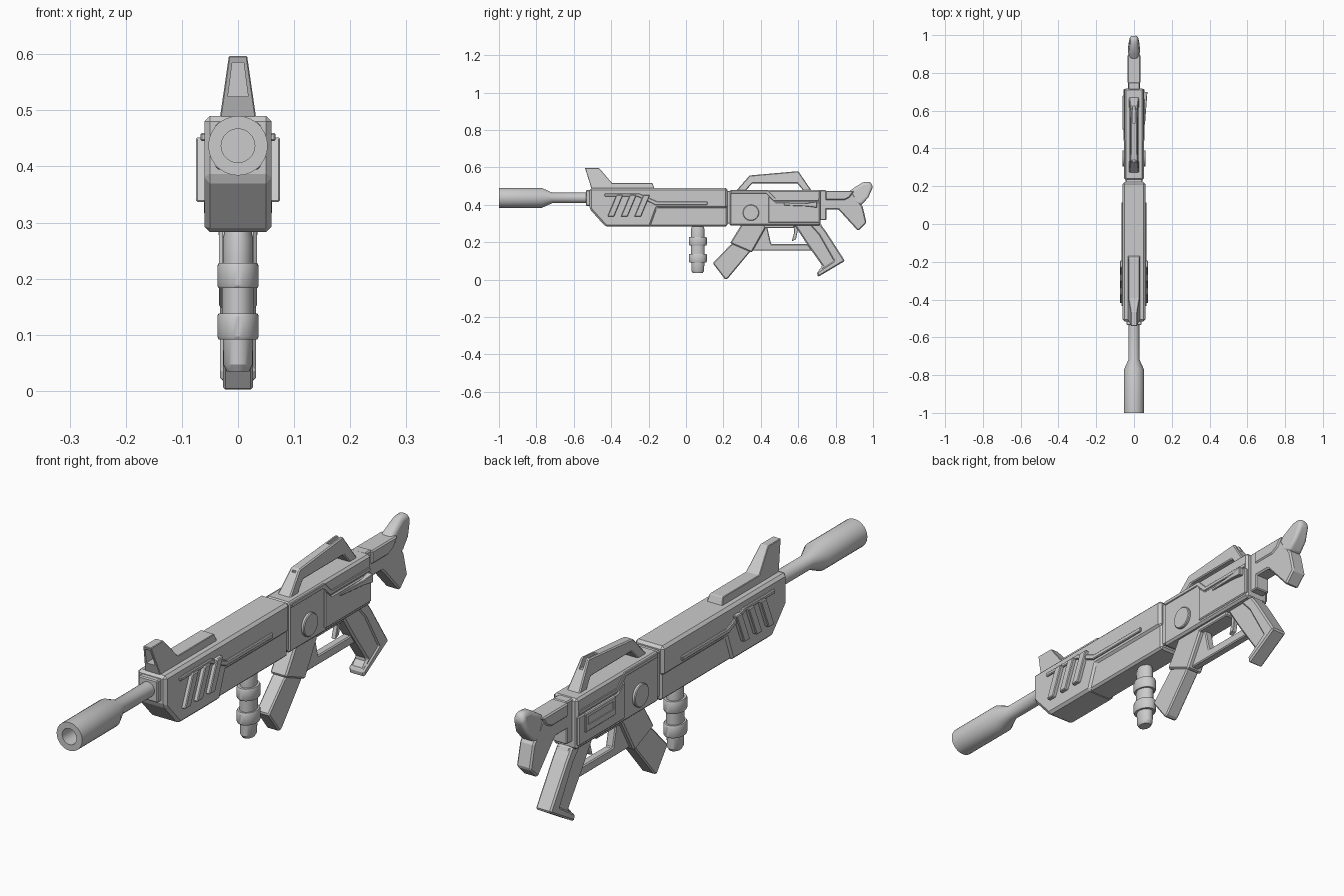
import bpy, bmesh, math
from mathutils import Matrix


def finish(name, bm):
    bmesh.ops.recalc_face_normals(bm, faces=bm.faces)
    me = bpy.data.meshes.new(name)
    bm.to_mesh(me)
    bm.free()
    ob = bpy.data.objects.new(name, me)
    bpy.context.collection.objects.link(ob)
    return ob


def prism(name, pts, hw, bevel=0.006, segs=1, x0=None):
    """Side profile (y, z) extruded across x; hw is a number or a function of (y, z)."""
    w = hw if callable(hw) else (lambda y, z: hw)
    bm = bmesh.new()
    left = [bm.verts.new((-w(y, z) if x0 is None else x0, y, z)) for y, z in pts]
    right = [bm.verts.new((w(y, z), y, z)) for y, z in pts]
    bm.faces.new(left)
    bm.faces.new(right[::-1])
    for i in range(len(pts)):
        j = (i + 1) % len(pts)
        bm.faces.new((left[i], right[i], right[j], left[j]))
    ob = finish(name, bm)
    if bevel:
        m = ob.modifiers.new("bevel", 'BEVEL')
        m.width, m.segments = bevel, segs
        m.limit_method, m.angle_limit = 'ANGLE', math.radians(30)
    return ob


def box(name, y0, y1, z0, z1, hw, bevel=0.004, x0=None):
    return prism(name, [(y0, z0), (y1, z0), (y1, z1), (y0, z1)], hw, bevel, x0=x0)


def lathe(name, prof, axis, loc, scale=(1, 1, 1), n=28):
    """Profile (radius, height) turned around x, y or z."""
    bm = bmesh.new()
    rings = [[bm.verts.new((r * math.cos(2 * math.pi * i / n),
                            r * math.sin(2 * math.pi * i / n), h))
              for i in range(n)] for r, h in prof]
    for a, b in zip(rings, rings[1:]):
        for i in range(n):
            j = (i + 1) % n
            bm.faces.new((a[i], a[j], b[j], b[i]))
    bm.faces.new(rings[0])
    bm.faces.new(rings[-1])
    rot = {'x': Matrix.Rotation(math.pi / 2, 4, 'Y'),
           'y': Matrix.Rotation(-math.pi / 2, 4, 'X'),
           'z': Matrix.Identity(4)}[axis]
    bm.transform(Matrix.Translation(loc) @ Matrix.Diagonal((*scale, 1)) @ rot)
    ob = finish(name, bm)
    smooth(ob)
    return ob


def smooth(ob):
    bpy.ops.object.select_all(action='DESELECT')
    ob.select_set(True)
    bpy.context.view_layer.objects.active = ob
    bpy.ops.object.shade_smooth_by_angle(angle=math.radians(30))


def cut(ob, cutter):
    m = ob.modifiers.new("cut", 'BOOLEAN')
    m.operation, m.object = 'DIFFERENCE', cutter
    cutter.hide_render = True
    cutter.hide_set(True)


# Barrel with hollow muzzle
lathe("barrel", [(0.030, -0.90), (0.030, -1.0), (0.053, -1.0), (0.053, -0.77),
                 (0.028, -0.715), (0.028, -0.50)], 'y', (0, 0, 0.437))
box("barrel_collar", -0.535, -0.50, 0.395, 0.478, 0.04)

# Handguard: full-width shell and a narrower lower rear block
prism("handguard", [(-0.515, 0.49), (-0.515, 0.377), (-0.43, 0.283), (-0.19, 0.283),
                    (-0.155, 0.38), (0.222, 0.38), (0.222, 0.49)], 0.06, 0.010)
box("handguard_lower", -0.21, 0.222, 0.285, 0.40, 0.052, 0.008)
prism("side_strip", [(-0.435, 0.46), (-0.25, 0.46), (-0.155, 0.418), (0.115, 0.418),
                     (0.115, 0.40), (-0.165, 0.40), (-0.26, 0.445), (-0.435, 0.445)],
      0.067, 0.003)
for i in range(3):
    y = -0.42 + 0.072 * i
    prism(f"vent_bar_{i + 1}", [(y, 0.337), (y + 0.035, 0.337), (y + 0.083, 0.452),
                                (y + 0.048, 0.452)], 0.075, 0.003)

# Front sight, tapering upward, with a recessed window
sight = prism("front_sight", [(-0.54, 0.597), (-0.465, 0.597), (-0.396, 0.517),
                              (-0.18, 0.517), (-0.168, 0.485), (-0.505, 0.485)],
              lambda y, z: 0.0325 - (z - 0.485) * 0.145, 0.002)
cut(sight, prism("sight_cutter", [(-0.58, 0.525), (-0.48, 0.525), (-0.48, 0.585),
                                  (-0.58, 0.585)],
                 lambda y, z: 0.018 - (z - 0.525) * 0.13, 0))

# Receiver and its side details
box("receiver_neck", 0.20, 0.25, 0.30, 0.475, 0.045)
box("receiver", 0.232, 0.718, 0.29, 0.48, 0.05, 0.008)
prism("receiver_panel", [(0.44, 0.305), (0.715, 0.305), (0.715, 0.415),
                         (0.48, 0.415), (0.44, 0.45)], 0.055, 0.004)
prism("upper_ridge", [(0.24, 0.475), (0.24, 0.46), (0.43, 0.46), (0.47, 0.42),
                      (0.71, 0.42), (0.71, 0.435), (0.48, 0.435), (0.44, 0.475)],
      0.054, 0.002)
lathe("pivot_disc", [(0.040, -0.061), (0.043, -0.058), (0.043, 0.058), (0.040, 0.061)],
      'x', (0, 0.347, 0.358))
prism("charging_handle", [(0.525, 0.397), (0.65, 0.392), (0.70, 0.385), (0.70, 0.418),
                          (0.65, 0.410), (0.525, 0.408)],
      lambda y, z: 0.058 + max(0, y - 0.525) * 0.075, 0.002, x0=0.04)
port = box("left_port", 0.50, 0.68, 0.345, 0.415, -0.04, 0.003, x0=-0.061)
cut(port, box("port_cutter", 0.515, 0.665, 0.37, 0.40, -0.057, 0, x0=-0.08))
box("trigger_housing", 0.415, 0.58, 0.275, 0.315, 0.035)

# Carry handle with slotted legs
handle = prism("carry_handle", [(0.268, 0.475), (0.34, 0.557), (0.60, 0.58), (0.672, 0.475),
                                (0.628, 0.475), (0.595, 0.515), (0.355, 0.515), (0.318, 0.475)],
               lambda y, z: 0.027 - (z - 0.475) * 0.10, 0.004)
for name, a, b in (("front_slot_cutter", 0.25, 0.335), ("rear_slot_cutter", 0.535, 0.70)):
    cut(handle, box(name, a, b, 0.545, 0.62, 0.007, 0))

# Stock
box("stock_neck", 0.71, 0.75, 0.318, 0.478, 0.03)
prism("stock", [(0.74, 0.465), (0.89, 0.465), (0.945, 0.39), (0.965, 0.305),
                (0.92, 0.26), (0.815, 0.375), (0.74, 0.375)], 0.03, 0.006)
prism("stock_rail", [(0.745, 0.475), (0.90, 0.475), (0.875, 0.44), (0.845, 0.425),
                     (0.745, 0.425)], 0.035, 0.005)
horn = prism("stock_horn", [(0.863, 0.465), (0.90, 0.492), (0.945, 0.52), (0.985, 0.524),
                            (1.0, 0.497), (0.975, 0.44), (0.935, 0.395), (0.895, 0.41)],
             lambda y, z: 0.032 - max(0, z - 0.44) * 0.17, 0.016, 4)
smooth(horn)

# Pistol grip with raised spine
prism("pistol_grip", [(0.575, 0.30), (0.72, 0.30), (0.745, 0.255), (0.845, 0.10),
                      (0.71, 0.018), (0.705, 0.045), (0.73, 0.072), (0.64, 0.20)],
      0.027, 0.007)
prism("grip_spine", [(0.66, 0.295), (0.72, 0.295), (0.75, 0.255), (0.85, 0.10),
                     (0.705, 0.014), (0.70, 0.04), (0.79, 0.10), (0.71, 0.24)],
      0.032, 0.006)

# Magazine well and angled magazine
prism("magazine_well", [(0.30, 0.30), (0.42, 0.30), (0.425, 0.275), (0.352, 0.145),
                        (0.235, 0.195)], 0.034, 0.006)
prism("magazine", [(0.26, 0.20), (0.235, 0.183), (0.143, 0.088), (0.21, 0.0),
                   (0.225, 0.008), (0.338, 0.143), (0.36, 0.18)], 0.027, 0.005)

# Trigger guard and trigger
prism("trigger_guard", [(0.40, 0.30), (0.43, 0.30), (0.455, 0.19), (0.65, 0.19),
                        (0.675, 0.155), (0.35, 0.155)], 0.016, 0.004)
prism("trigger", [(0.575, 0.30), (0.605, 0.30), (0.588, 0.215), (0.565, 0.205),
                  (0.578, 0.25)], 0.009, 0.002)

# Foregrip: oval turned handle with two rings
lathe("foregrip", [(0.026, 0.035), (0.034, 0.047), (0.035, 0.092), (0.045, 0.092),
                   (0.048, 0.097), (0.048, 0.133), (0.045, 0.138), (0.037, 0.138),
                   (0.037, 0.183), (0.045, 0.183), (0.048, 0.188), (0.048, 0.222),
                   (0.045, 0.228), (0.035, 0.228), (0.035, 0.272), (0.028, 0.295)],
      'z', (0, 0.063, 0), (0.77, 1, 1))
